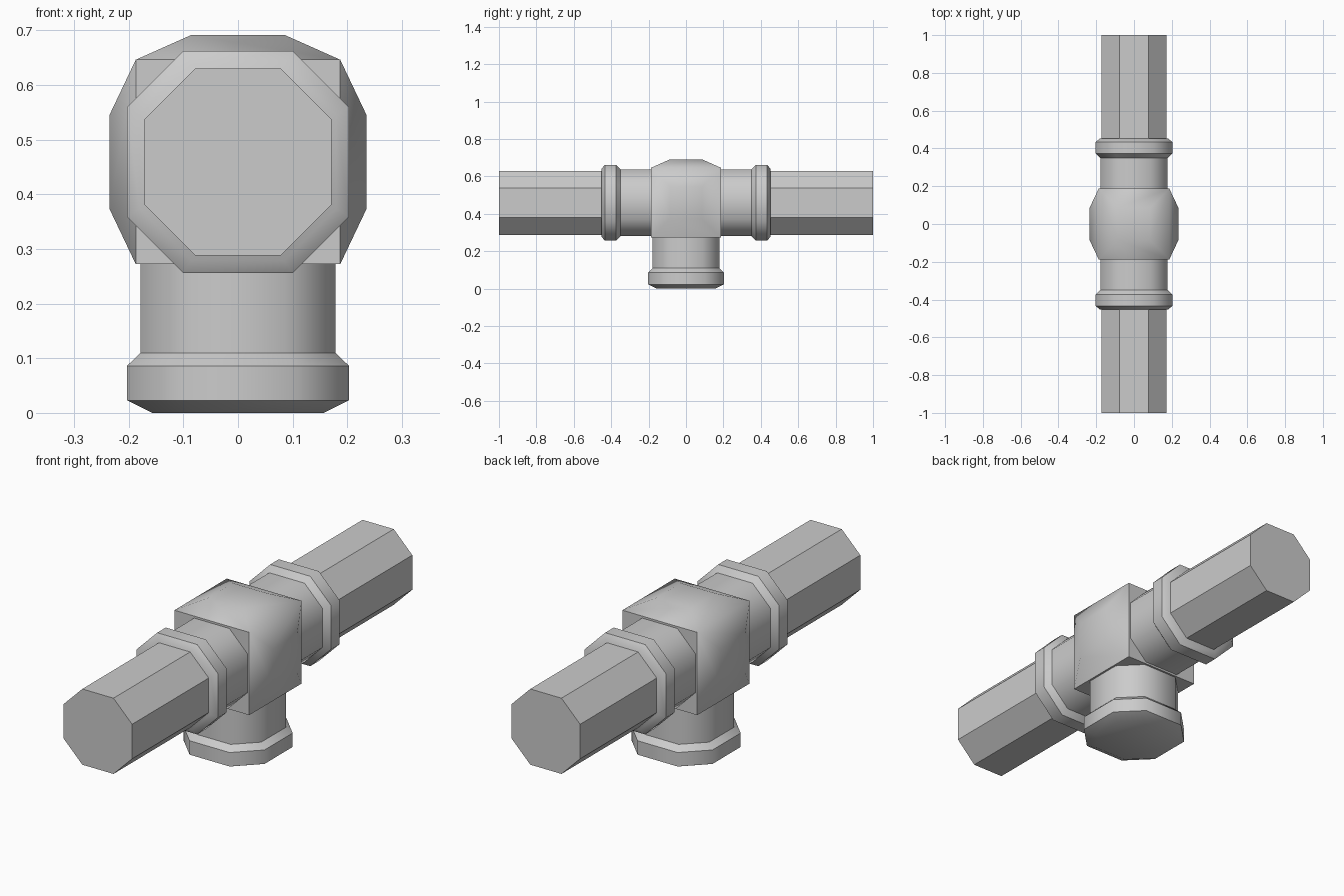
import bpy, bmesh, math
from mathutils import Matrix, Vector

if "Cube" in bpy.data.objects:
    bpy.data.objects.remove(bpy.data.objects["Cube"])

CENTRE = Vector((0, 0, 0.459))
FRONT = Matrix.Rotation(math.radians(90), 3, 'X')    # local z -> -y
BACK = Matrix.Rotation(math.radians(-90), 3, 'X')    # local z -> +y
DOWN = Matrix.Rotation(math.radians(180), 3, 'X')    # local z -> -z


def finish(name, bm, angle):
    bmesh.ops.recalc_face_normals(bm, faces=bm.faces)
    mesh = bpy.data.meshes.new(name)
    bm.to_mesh(mesh)
    bm.free()
    mesh.shade_smooth()
    mesh.set_sharp_from_angle(angle=math.radians(angle))
    ob = bpy.data.objects.new(name, mesh)
    ob.location = CENTRE
    bpy.context.collection.objects.link(ob)
    return ob


def octagon_tube(name, profile, rot, angle):
    """Capped eight-sided tube; profile holds (distance, half width, half flat)."""
    bm = bmesh.new()
    rings = []
    for d, a, f in profile:
        pts = [(a, -f), (a, f), (f, a), (-f, a), (-a, f), (-a, -f), (-f, -a), (f, -a)]
        rings.append([bm.verts.new(rot @ Vector((x, y, d))) for x, y in pts])
    for r, s in zip(rings, rings[1:]):
        for i in range(8):
            j = (i + 1) % 8
            bm.faces.new((r[i], r[j], s[j], s[i]))
    bm.faces.new(rings[0])
    bm.faces.new(rings[-1])
    return finish(name, bm, angle)


# Central body: cube with raised, chamfered pads on the top and both sides
C, P, F = 0.187, 0.235, 0.086
bm = bmesh.new()
sign = (-1, 1)
for a in sign:
    for b in sign:
        for c in sign:
            bm.verts.new((a * C, b * C, c * C))
            bm.verts.new((a * P, b * F, c * F))
        bm.verts.new((a * F, b * F, P - 0.003))
bmesh.ops.convex_hull(bm, input=bm.verts)
bmesh.ops.dissolve_limit(bm, angle_limit=0.02, verts=bm.verts, edges=bm.edges)
finish("tee_body", bm, 46)

# Necks with flared, chamfered collars on the three openings
side_collar = [(0.15, 0.178, 0.088), (0.349, 0.178, 0.088), (0.373, 0.203, 0.1),
               (0.434, 0.203, 0.1), (0.453, 0.18, 0.085)]
base_collar = side_collar[:3] + [(0.436, 0.203, 0.1), (0.459, 0.157, 0.078)]
octagon_tube("front_collar", side_collar, FRONT, 46)
octagon_tube("back_collar", side_collar, BACK, 46)
octagon_tube("bottom_collar", base_collar, DOWN, 46)

# Straight octagonal pipes
pipe = [(0.42, 0.171, 0.078), (1.0, 0.171, 0.078)]
octagon_tube("front_pipe", pipe, FRONT, 30)
octagon_tube("back_pipe", pipe, BACK, 30)
